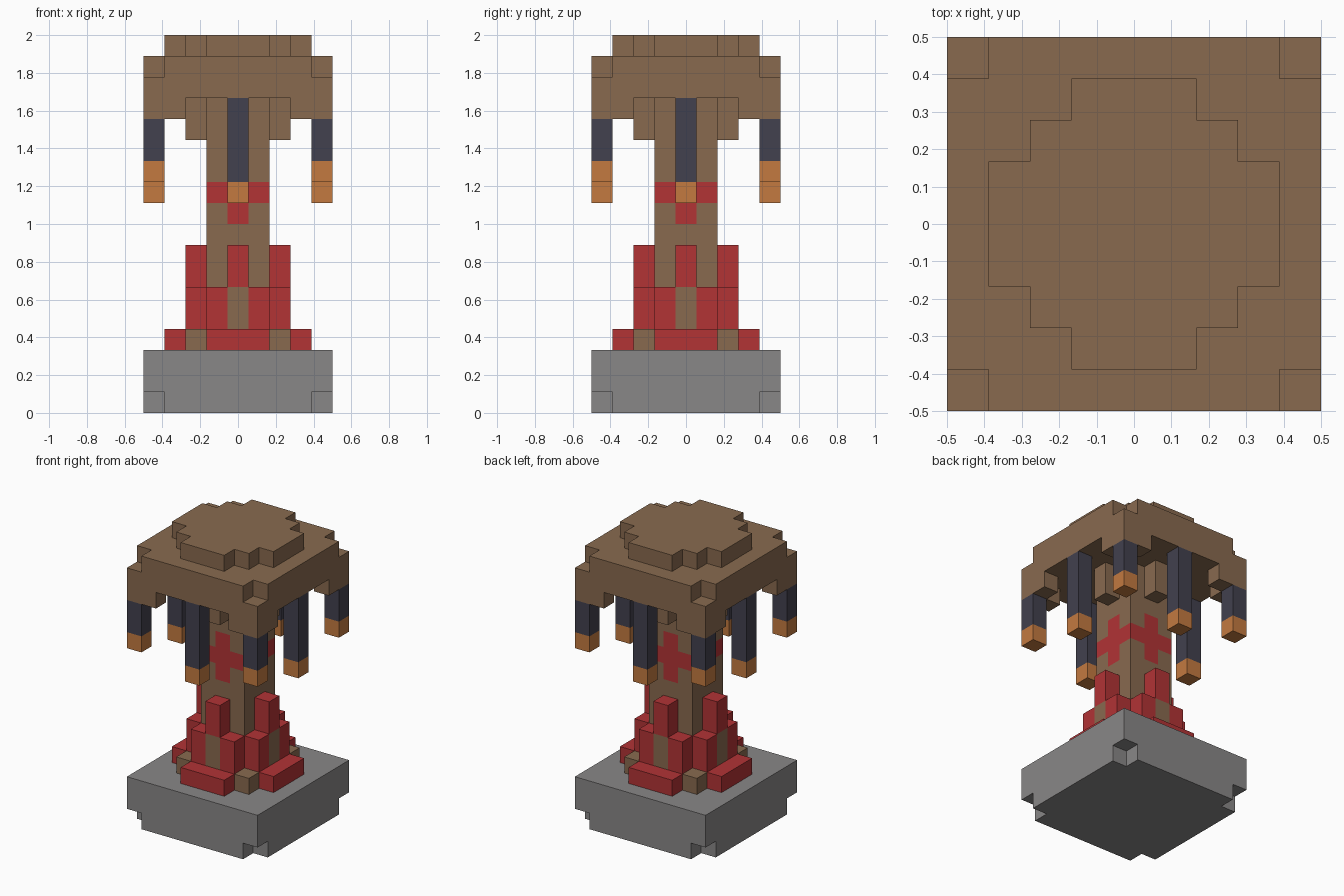
import bpy
import bmesh
from math import radians
from mathutils import Vector

U = 1 / 9            # edge length of one block
HALF = 4             # blocks run from -4 to 4 in x and y

if "Cube" in bpy.data.objects:
    bpy.data.objects.remove(bpy.data.objects["Cube"], do_unlink=True)


def to_linear(c):
    c /= 255
    return c / 12.92 if c <= 0.04045 else ((c + 0.055) / 1.055) ** 2.4


def material(name, *srgb):
    mat = bpy.data.materials.new(name)
    mat.use_nodes = True
    colour = [to_linear(c) for c in srgb] + [1]
    mat.diffuse_color = colour
    mat.node_tree.nodes["Principled BSDF"].inputs["Base Color"].default_value = colour
    return mat


WOOD = material("brown wood", 137, 106, 79)
STONE = material("grey stone", 137, 135, 135)
RED = material("red paint", 178, 51, 53)
IRON = material("dark iron", 66, 65, 78)
GLOW = material("orange glow", 195, 122, 64)


def block_part(name, layers, rule):
    """Make one part from blocks: rule(i, j, k) gives a material or None."""
    cells = {}
    span = range(-HALF, HALF + 1)
    for k in layers:
        for i in span:
            for j in span:
                mat = rule(i, j, k)
                if mat:
                    cells[i, j, k] = mat
    mats = list(dict.fromkeys(cells.values()))
    bm = bmesh.new()
    # Only faces without a neighbouring block are made
    for cell, mat in cells.items():
        centre = Vector(cell) + Vector((0, 0, 0.5))
        for axis in range(3):
            for sign in (-1, 1):
                step = [0, 0, 0]
                step[axis] = sign
                if tuple(a + b for a, b in zip(cell, step)) in cells:
                    continue
                n = Vector(step)
                a = Vector([step[2], step[0], step[1]]) * 0.5
                b = n.cross(a)
                middle = centre + n * 0.5
                corners = (-a - b, a - b, a + b, b - a)
                face = bm.faces.new([bm.verts.new((middle + c) * U) for c in corners])
                face.material_index = mats.index(mat)
    bmesh.ops.remove_doubles(bm, verts=bm.verts[:], dist=U / 100)
    bmesh.ops.dissolve_limit(bm, angle_limit=radians(1), verts=bm.verts[:],
                             edges=bm.edges[:], delimit={'MATERIAL'})
    mesh = bpy.data.meshes.new(name)
    bm.to_mesh(mesh)
    bm.free()
    for mat in mats:
        mesh.materials.append(mat)
    obj = bpy.data.objects.new(name, mesh)
    bpy.context.collection.objects.link(obj)
    return obj


def is_corner(i, j):
    return abs(i) == HALF and abs(j) == HALF


def in_disc(i, j, limit):
    return max(abs(i), abs(j)) <= limit // 2 + 1 and abs(i) + abs(j) <= limit


# Stone foot, notched under its four corners
def foot(i, j, k):
    return None if k == 0 and is_corner(i, j) else STONE


# Stepped plinth with a red block in the middle of each side
def plinth(i, j, k):
    if in_disc(i, j, 4):
        return RED if max(abs(i), abs(j)) == 3 else WOOD


# Square column with a red cross on each side
def column(i, j, k):
    if max(abs(i), abs(j)) > 1:
        return None
    bar = k == 10
    upright = k in (9, 11) and i * j == 0
    return RED if bar or upright else WOOD


# Red collar around the column, with a taller block on each side
def collar(i, j, k):
    ring = max(abs(i), abs(j)) == 2
    middle = i * j == 0
    if k >= 6:
        return RED if ring and middle else None
    if ring and abs(i) + abs(j) <= 3:
        return WOOD if middle else RED


# Brackets under the roof
def brackets(i, j, k):
    return WOOD if max(abs(i), abs(j)) == 2 and i * j == 0 else None


# Roof: hanging corner rims, full slab, slab with notched corners
def roof(i, j, k):
    if k == 14:
        edge = max(abs(i), abs(j)) == HALF and min(abs(i), abs(j)) >= 3
        return WOOD if edge else None
    return None if k == 16 and is_corner(i, j) else WOOD


# Raised stepped cap on the roof
def cap(i, j, k):
    return WOOD if in_disc(i, j, 4) else None


block_part("stone_foot", range(0, 3), foot)
block_part("plinth", range(3, 4), plinth)
block_part("column", range(4, 15), column)
block_part("collar", range(4, 8), collar)
block_part("roof_brackets", range(13, 15), brackets)
block_part("roof", range(14, 17), roof)
block_part("roof_cap", range(17, 18), cap)

# Hanging lanterns: short at the corners, long in the middle of each side
for x in (-HALF, 0, HALF):
    for y in (-HALF, 0, HALF):
        if x == y == 0:
            continue
        corner = is_corner(x, y)
        bottom, top = (11, 14) if corner else (10, 15)
        block_part("corner_lantern" if corner else "side_lantern", range(bottom, top),
                   lambda i, j, k: (GLOW if k == bottom else IRON) if (i, j) == (x, y) else None)
